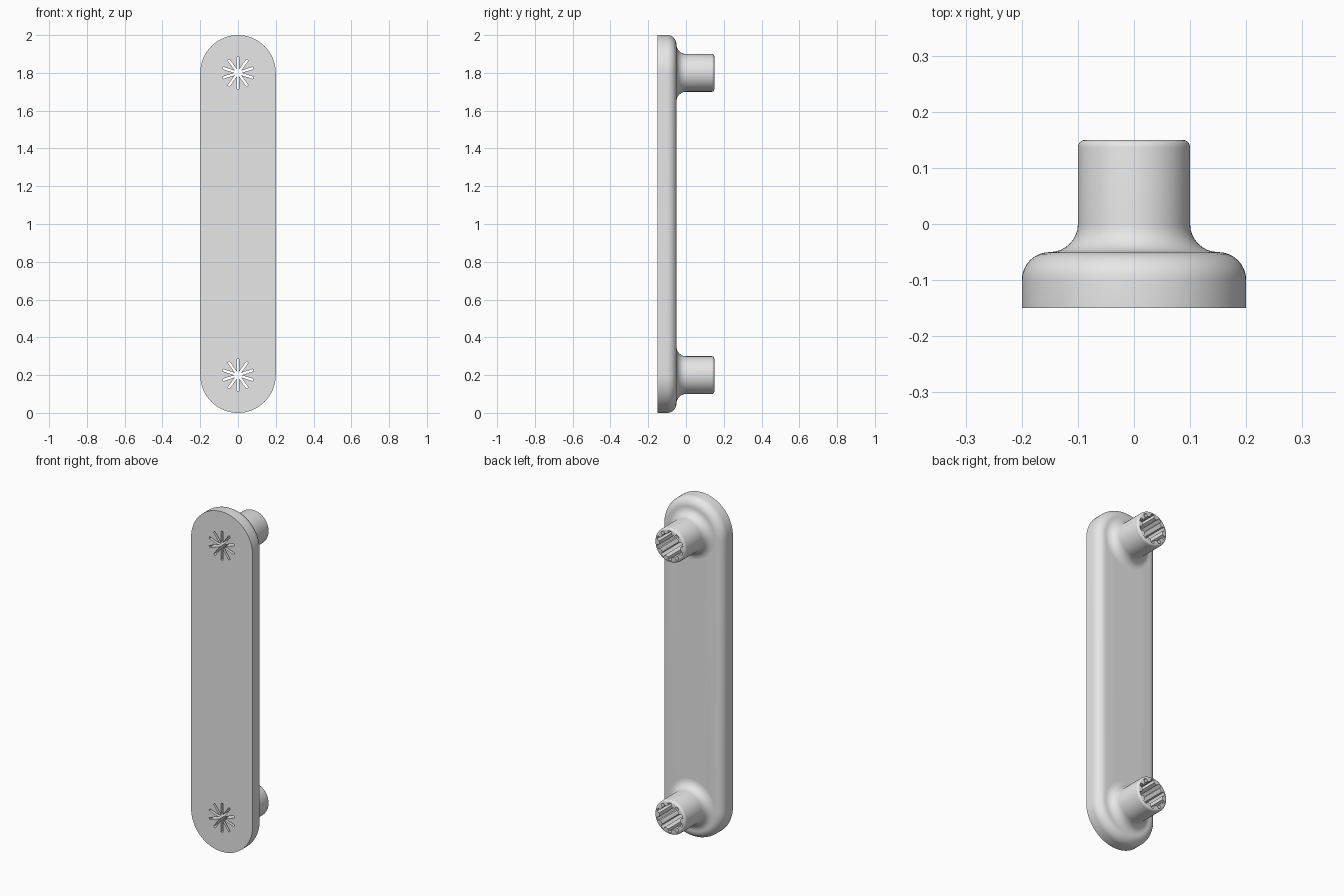
import bpy, bmesh
from math import sin, cos, pi, radians

cube = bpy.data.objects.get("Cube")
if cube:
    bpy.data.objects.remove(cube)

GREY = 0.8
mat = bpy.data.materials.new("plain grey")
mat.use_nodes = True
mat.diffuse_color = (GREY, GREY, GREY, 1)
mat.node_tree.nodes["Principled BSDF"].inputs["Base Color"].default_value = (GREY, GREY, GREY, 1)

FRONT, BACK, TIP = -0.15, -0.05, 0.15
LOW, HIGH = 0.2, 1.8
SPOKES = 10


def make_object(name, bm):
    bmesh.ops.recalc_face_normals(bm, faces=bm.faces)
    mesh = bpy.data.meshes.new(name)
    bm.to_mesh(mesh)
    bm.free()
    mesh.materials.append(mat)
    obj = bpy.data.objects.new(name, mesh)
    bpy.context.collection.objects.link(obj)
    return obj


def select_only(obj):
    bpy.ops.object.select_all(action='DESELECT')
    obj.select_set(True)
    bpy.context.view_layer.objects.active = obj


def smooth(obj):
    select_only(obj)
    bpy.ops.object.shade_smooth_by_angle(angle=radians(35))


def loft(bm, rings, capped):
    """Skin closed rings of points; cap the ends or join last to first."""
    loops = [[bm.verts.new(p) for p in ring] for ring in rings]
    pairs = list(zip(loops, loops[1:]))
    if capped:
        bm.faces.new(loops[0])
        bm.faces.new(loops[-1])
    else:
        pairs.append((loops[-1], loops[0]))
    for a, b in pairs:
        for i in range(len(a)):
            j = (i + 1) % len(a)
            bm.faces.new((a[i], a[j], b[j], b[i]))


def arc(cx, cy, r, start, end, steps):
    return [(cx + r * cos(radians(start + (end - start) * i / steps)),
             cy + r * sin(radians(start + (end - start) * i / steps)))
            for i in range(steps + 1)]


def stadium(r, y, n=32):
    top = [(r * cos(pi * i / n), y, HIGH + r * sin(pi * i / n)) for i in range(n + 1)]
    return top + [(-x, y, HIGH + LOW - z) for x, y, z in top]


def circle(r, y, z, n=SPOKES * 6):
    return [(r * cos(2 * pi * i / n), y, z + r * sin(2 * pi * i / n)) for i in range(n)]


def splined(y, z):
    """Bore outline: narrow grooves at each spoke, ribs between."""
    pts = []
    for k in range(SPOKES):
        mid = pi / 2 + 2 * pi * k / SPOKES
        for deg, r in ((-9, .07), (-7, .086), (0, .087), (7, .086), (9, .07), (18, .068)):
            a = mid + radians(deg)
            pts.append((r * cos(a), y, z + r * sin(a)))
    # start beside the same angle as the circle rings
    shift = next(i for i in range(len(pts)) if pts[i][0] > 0 and pts[i][2] >= z
                 and pts[i - 1][2] < z)
    return pts[shift:] + pts[:shift]


# Long plate with a rounded back edge
bm = bmesh.new()
edge = [(0.2, FRONT)] + arc(0.15, -0.1, 0.05, 0, 90, 8)
loft(bm, [stadium(r, y) for r, y in edge], True)
plate = make_object("plate", bm)

# Star-shaped slots through the plate
for z in (LOW, HIGH):
    bm = bmesh.new()
    half = 0.006
    inner = half / sin(pi / SPOKES)
    outline = []
    for k in range(SPOKES):
        a = pi / 2 + 2 * pi * k / SPOKES
        for along, side in ((0.085, -half), (0.085, half)):
            outline.append((along * cos(a) - side * sin(a), along * sin(a) + side * cos(a)))
        b = a + pi / SPOKES
        outline.append((inner * cos(b), inner * sin(b)))
    loft(bm, [[(x, y, z + h) for x, h in outline] for y in (-0.2, 0)], True)
    cutter = make_object("star_cutter", bm)
    cutter.hide_render = True
    mod = plate.modifiers.new("star", 'BOOLEAN')
    mod.operation = 'DIFFERENCE'
    mod.solver = 'EXACT'
    mod.object = cutter
    select_only(plate)
    bpy.ops.object.modifier_apply(modifier=mod.name)
    bpy.data.objects.remove(cutter)
smooth(plate)

# Hollow posts with flared base, rounded rim and ribbed bore
outer = arc(0.15, 0, 0.05, 270, 180, 8) + arc(0.087, TIP - 0.013, 0.013, 0, 90, 4)
for name, z in (("lower_post", LOW), ("upper_post", HIGH)):
    bm = bmesh.new()
    rings = [circle(r, y, z) for r, y in outer]
    rings += [splined(TIP, z), splined(BACK, z)]
    loft(bm, rings, False)
    smooth(make_object(name, bm))
